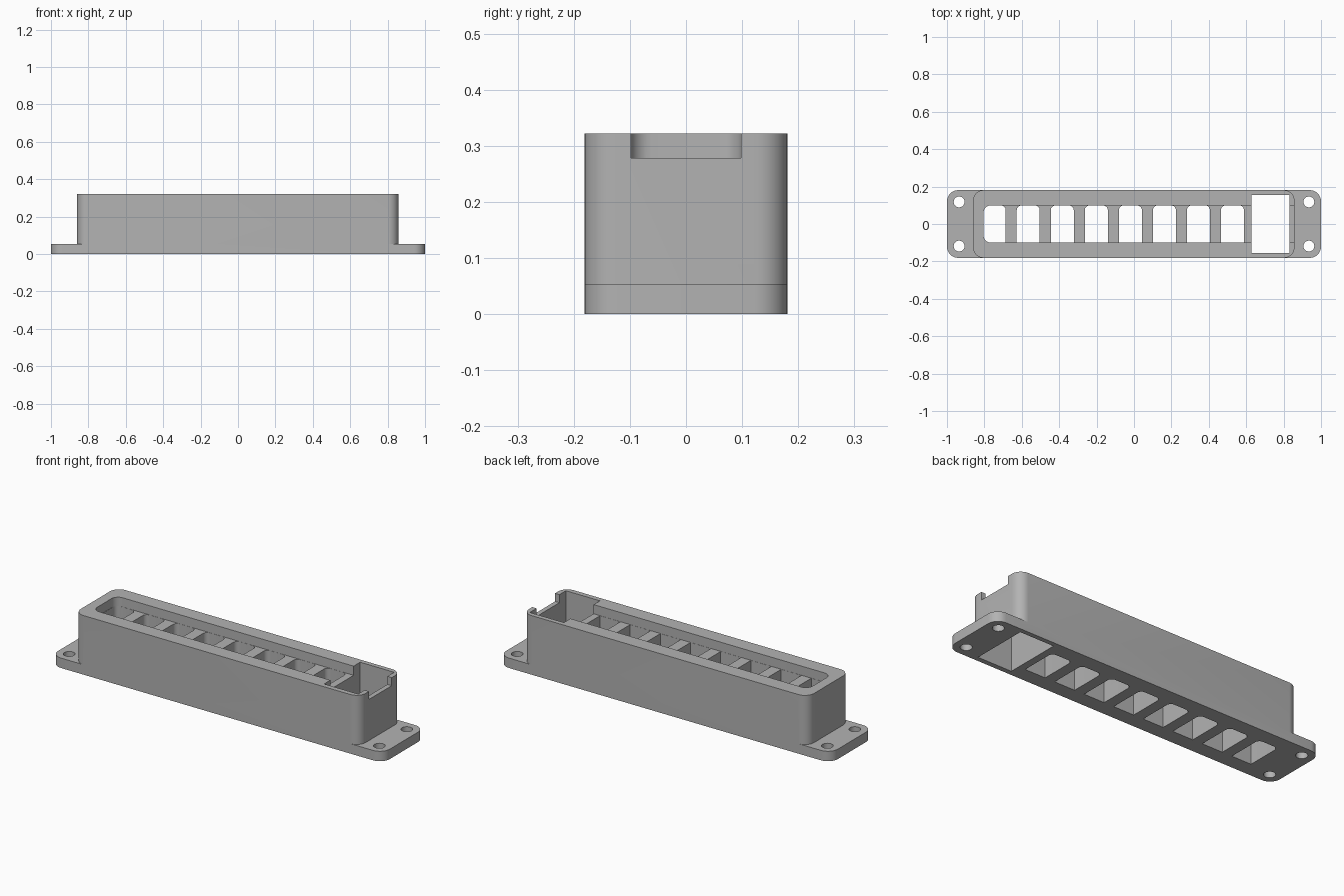
import bpy, bmesh, math

cube = bpy.data.objects.get("Cube")
if cube:
    bpy.data.objects.remove(cube, do_unlink=True)

TOP = 0.322          # rim height
FLANGE = 0.054       # mounting flange thickness
LEDGE = 0.272        # floor of the top channel
ARC = 8              # segments per rounded corner

grey = bpy.data.materials.new("grey plastic")
grey.use_nodes = True
colour = (0.45, 0.45, 0.45, 1)
grey.diffuse_color = colour
grey.node_tree.nodes["Principled BSDF"].inputs["Base Color"].default_value = colour


def prism(name, outline, z0, z1):
    """Extrude a flat outline from z0 up to z1."""
    bm = bmesh.new()
    face = bm.faces.new([bm.verts.new((x, y, z0)) for x, y in outline])
    up = bmesh.ops.extrude_face_region(bm, geom=[face])
    moved = [v for v in up["geom"] if isinstance(v, bmesh.types.BMVert)]
    bmesh.ops.translate(bm, verts=moved, vec=(0, 0, z1 - z0))
    bmesh.ops.recalc_face_normals(bm, faces=bm.faces)
    mesh = bpy.data.meshes.new(name)
    bm.to_mesh(mesh)
    bm.free()
    mesh.materials.append(grey)
    obj = bpy.data.objects.new(name, mesh)
    bpy.context.collection.objects.link(obj)
    return obj


def rounded(x0, x1, y0, y1, radii):
    """Rectangle outline; radii run from back +x corner counter-clockwise."""
    corners = [(x1, y1, -1, -1), (x0, y1, 1, -1), (x0, y0, 1, 1), (x1, y0, -1, 1)]
    points = []
    for i, ((x, y, sx, sy), r) in enumerate(zip(corners, radii)):
        if r == 0:
            points.append((x, y))
            continue
        for k in range(ARC + 1):
            a = math.pi / 2 * (i + k / ARC)
            points.append((x + sx * r + r * math.cos(a), y + sy * r + r * math.sin(a)))
    return points


def circle(x, y, r, n=32):
    return [(x + r * math.cos(2 * math.pi * k / n),
             y + r * math.sin(2 * math.pi * k / n)) for k in range(n)]


def combine(target, tool, operation):
    """Apply a boolean and discard the tool."""
    mod = target.modifiers.new("cut", "BOOLEAN")
    mod.operation = operation
    mod.solver = "EXACT"
    mod.object = tool
    bpy.context.view_layer.update()
    graph = bpy.context.evaluated_depsgraph_get()
    mesh = bpy.data.meshes.new_from_object(target.evaluated_get(graph))
    target.modifiers.clear()
    target.data = mesh
    bpy.data.objects.remove(tool, do_unlink=True)


# Flange and tall body, fused flush along the long sides
housing = prism("slotted_housing", rounded(-1, 1, -0.181, 0.181, [0.06] * 4), 0, FLANGE)
body = prism("body", rounded(-0.86, 0.858, -0.181, 0.181, [0.055] * 4), 0, TOP)
combine(housing, body, "UNION")

# Shallow channel along the top
cutters = [prism("channel", rounded(-0.805, 0.7, -0.1, 0.1, [0, 0.04, 0.04, 0]), LEDGE, 0.5)]

# Square well through the +x end
cutters.append(prism("well", rounded(0.627, 0.832, -0.154, 0.156, [0] * 4), -0.1, 0.5))

# Notch in the end wall
cutters.append(prism("notch", rounded(0.8, 0.95, -0.098, 0.098, [0] * 4), 0.278, 0.5))

# Row of through slots, rounded at the back
for i in range(8):
    x = -0.809 + 0.182 * i
    outline = rounded(max(x, -0.804), x + 0.123, -0.099, 0.099, [0.025, 0.025, 0, 0])
    cutters.append(prism("slot", outline, -0.1, LEDGE + 0.001))

# Screw holes in the flange
for sx in (-1, 1):
    for sy in (-1, 1):
        cutters.append(prism("screw_hole", circle(0.935 * sx, 0.118 * sy, 0.029), -0.1, 0.15))

for cutter in cutters:
    combine(housing, cutter, "DIFFERENCE")

# Smooth rounded corners, crisp edges
bpy.ops.object.select_all(action="DESELECT")
housing.select_set(True)
bpy.context.view_layer.objects.active = housing
bpy.ops.object.shade_smooth_by_angle(angle=math.radians(30))
